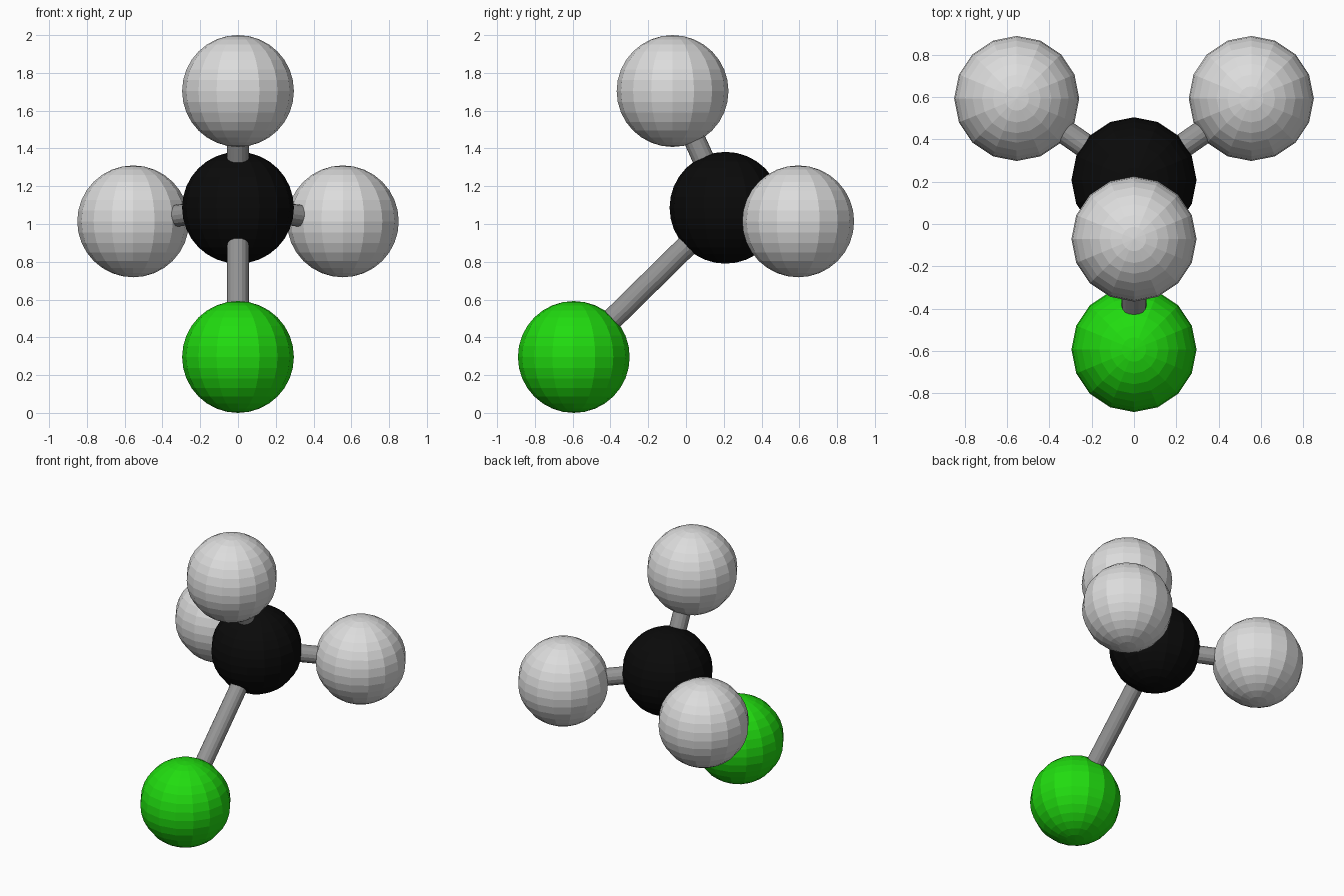
import bpy
from mathutils import Vector

if "Cube" in bpy.data.objects:
    bpy.data.objects.remove(bpy.data.objects["Cube"])

R = 0.296        # atom radius
BOND_R = 0.058   # bond radius


def material(name, rgb):
    m = bpy.data.materials.new(name)
    m.diffuse_color = (*rgb, 1)
    m.use_nodes = True
    m.node_tree.nodes["Principled BSDF"].inputs["Base Color"].default_value = m.diffuse_color
    return m


black = material("black", (0.003, 0.003, 0.003))
white = material("light_grey", (0.72, 0.72, 0.72))
green = material("green", (0.015, 0.72, 0.005))
grey = material("bond_grey", (0.3, 0.3, 0.3))


def atom(name, pos, mat):
    bpy.ops.mesh.primitive_uv_sphere_add(segments=16, ring_count=16, radius=R, location=pos)
    ob = bpy.context.object
    ob.name = name
    ob.data.materials.append(mat)


def bond(name, a, b):
    a, b = Vector(a), Vector(b)
    d = b - a
    bpy.ops.mesh.primitive_cylinder_add(vertices=16, radius=BOND_R, depth=d.length,
                                        location=(a + b) / 2)
    ob = bpy.context.object
    ob.name = name
    ob.rotation_euler = d.to_track_quat('Z', 'Y').to_euler()
    ob.data.materials.append(grey)


# Central atom
centre = (0, 0.209, 1.086)
atom("central_atom", centre, black)

# Outer atoms, each joined to the centre by a bond
outer = [
    ("top", (0, -0.071, 1.704), white),
    ("left", (-0.555, 0.594, 1.014), white),
    ("right", (0.555, 0.594, 1.014), white),
    ("lower", (0, -0.594, 0.296), green),
]
for name, pos, mat in outer:
    atom(name + "_atom", pos, mat)
    bond(name + "_bond", centre, pos)
